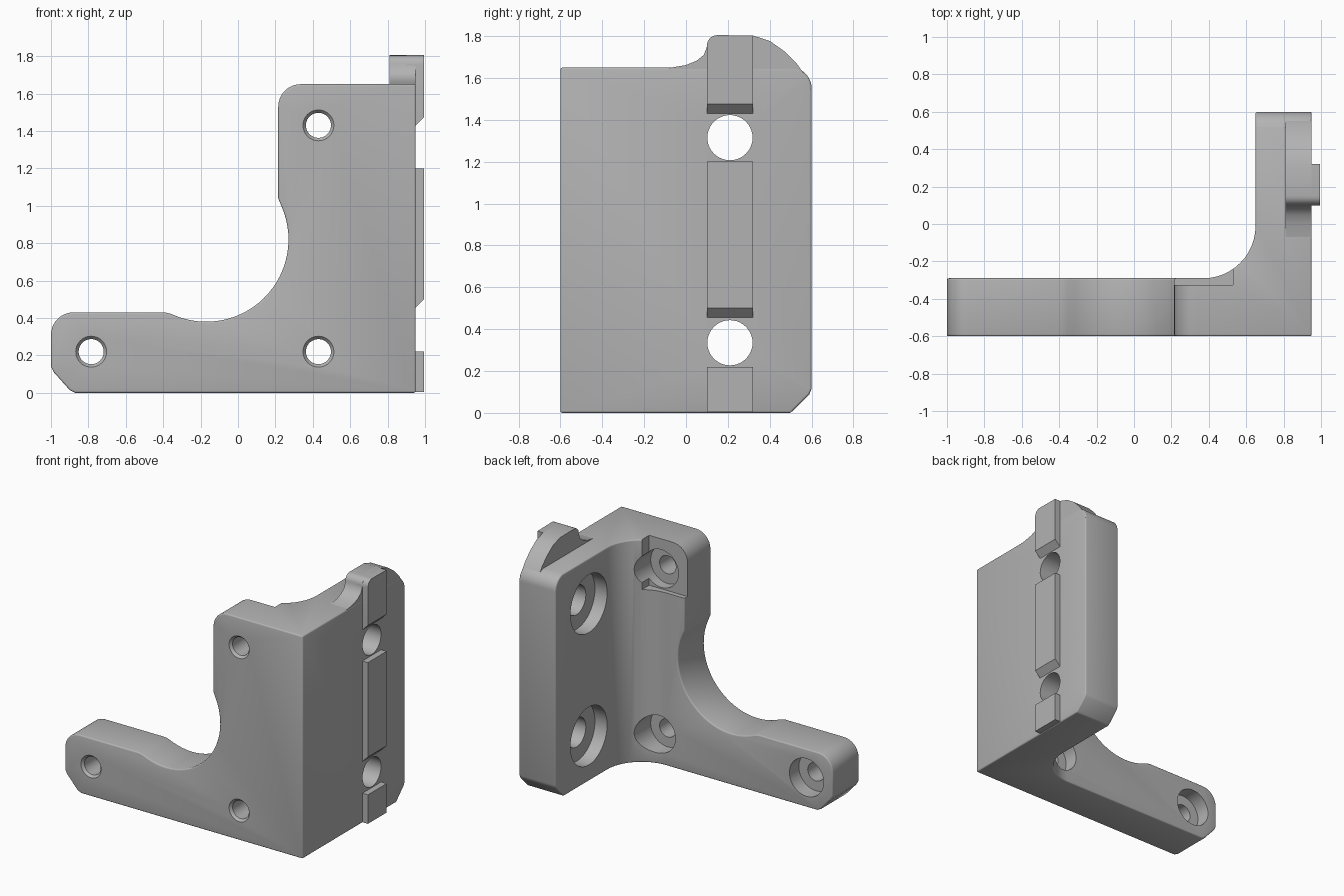
import bpy, bmesh
from math import cos, sin, pi, radians
from mathutils import Vector

cube = bpy.data.objects.get("Cube")
if cube:
    bpy.data.objects.remove(cube, do_unlink=True)

grey = bpy.data.materials.new("bracket grey")
grey.use_nodes = True
colour = (0.45, 0.45, 0.45, 1)
grey.diffuse_color = colour
grey.node_tree.nodes["Principled BSDF"].inputs["Base Color"].default_value = colour


def make(name, rings):
    """Closed solid through a list of matching rings of points."""
    bm = bmesh.new()
    loops = [[bm.verts.new(p) for p in ring] for ring in rings]
    n = len(loops[0])
    for a, b in zip(loops, loops[1:]):
        for i in range(n):
            j = (i + 1) % n
            bm.faces.new((a[i], a[j], b[j], b[i]))
    bm.faces.new(loops[0][::-1])
    bm.faces.new(loops[-1])
    bmesh.ops.recalc_face_normals(bm, faces=bm.faces)
    mesh = bpy.data.meshes.new(name)
    bm.to_mesh(mesh)
    bm.free()
    mesh.materials.append(grey)
    ob = bpy.data.objects.new(name, mesh)
    bpy.context.collection.objects.link(ob)
    return ob


def prism(name, axis, profile, lo, hi):
    """Extrude a 2D profile along an axis."""
    def place(p, d):
        c = list(p)
        c.insert("xyz".index(axis), d)
        return Vector(c)
    return make(name, [[place(p, d) for p in profile] for d in (lo, hi)])


def arc(cx, cy, r, start, end, steps=8):
    angles = [radians(start + (end - start) * i / steps) for i in range(steps + 1)]
    return [(cx + r * cos(t), cy + r * sin(t)) for t in angles]


def apply(ob, kind, **settings):
    mod = ob.modifiers.new(kind.lower(), kind)
    for key, value in settings.items():
        setattr(mod, key, value)
    bpy.context.view_layer.objects.active = ob
    bpy.ops.object.modifier_apply(modifier=mod.name)


def combine(ob, tool, operation):
    apply(ob, "BOOLEAN", object=tool, operation=operation, solver="EXACT")
    bpy.data.objects.remove(tool, do_unlink=True)


def soften(ob, width, segments=3):
    apply(ob, "BEVEL", width=width, segments=segments, limit_method="ANGLE",
          angle_limit=radians(32))


def drill(ob, axis, u, v, steps):
    """Cut a stepped round hole; steps are (depth, radius) pairs."""
    rings = []
    for d, r in steps:
        ring = arc(u, v, r, 0, 360, 40)[:-1]
        rings.append([(d, a, b) if axis == "x" else (a, d, b) for a, b in ring])
    combine(ob, make("hole_cutter", rings), "DIFFERENCE")


# L-shaped body with a large inner fillet, trimmed by front and side outlines
corner = [(-1.2, -0.6), (0.95, -0.6), (0.95, 0.8), (0.65, 0.8)]
corner += arc(0.37, -0.01, 0.28, 0, -90, 12) + [(-1.2, -0.29)]
body = prism("bracket_body", "z", corner, -0.2, 2)

front = [(-0.87, 0), (1.2, 0), (1.2, 1.65)]
front += arc(0.335, 1.53, 0.12, 90, 180) + [(0.215, 1.04)]
front += arc(-0.17, 0.82, 0.44, 24, -115, 28) + [(-0.39, 0.43)]
front += arc(-0.88, 0.31, 0.12, 90, 180) + [(-1, 0.14), (-0.985, 0.11), (-0.9, 0.015)]
combine(body, prism("front_outline", "y", front, -1, 1), "INTERSECT")

side = [(-1, -0.2), (0.3, -0.2), (0.5, 0), (0.59, 0.09), (0.6, 0.115)]
side += arc(0.5, 1.551, 0.1, 0, 78) + [(0.3, 1.75), (-1, 1.75)]
combine(body, prism("side_outline", "x", side, -2, 2), "INTERSECT")
soften(body, 0.028)

# Shallow recess behind the upper screw hole
recess = [(0, 1.28), (0.53, 1.28), (0.53, 1.8), (0, 1.8)]
combine(body, prism("recess_cutter", "y", recess, -0.325, -0.1), "DIFFERENCE")

# Counterbored screw holes
for x, z in ((-0.785, 0.22), (0.43, 0.22), (0.43, 1.43)):
    drill(body, "y", x, z, [(-0.62, 0.1), (-0.582, 0.067), (-0.4, 0.067),
                            (-0.4, 0.14), (-0.1, 0.14)])
for z in (0.335, 1.315):
    drill(body, "x", 0.21, z, [(1.1, 0.108), (0.75, 0.108), (0.75, 0.215), (0.5, 0.215)])

# Curved fin rising above the side plate
fin_tail = [(0.40, 1.777), (0.47, 1.728), (0.53, 1.668), (0.57, 1.61), (0.597, 1.545)]
fin = [(0.55, 1.5), (-0.08, 1.5), (-0.08, 1.648), (0, 1.662), (0.05, 1.682), (0.085, 1.71)]
fin += [(0.1, 1.75)] + arc(0.15, 1.755, 0.05, 170, 90, 5) + [(0.32, 1.803)] + fin_tail
fin_ob = prism("curved_fin", "x", fin, 0.81, 0.949)

# Locating key: three raised segments on the outer face
tab = [(0.1, 1.5), (0.32, 1.5), (0.32, 1.803)] + arc(0.15, 1.755, 0.05, 90, 180, 6)
tab_ob = prism("key_tab", "x", tab, 0.9, 0.995)
keys = [tab_ob]
for name, low, high, slope in (("key_lower", 0.005, 0.22, 0),
                               ("key_middle", 0.455, 1.2, 0.045),
                               ("key_upper", 1.43, 1.52, 0.045)):
    outline = [(0.93, low), (0.95, low), (0.995, low + slope), (0.995, high), (0.93, high)]
    keys.append(prism(name, "y", outline, 0.1, 0.32))

for ob in [body, fin_ob] + keys:
    bpy.ops.object.select_all(action="DESELECT")
    ob.select_set(True)
    bpy.context.view_layer.objects.active = ob
    bpy.ops.object.shade_smooth_by_angle(angle=radians(32))
